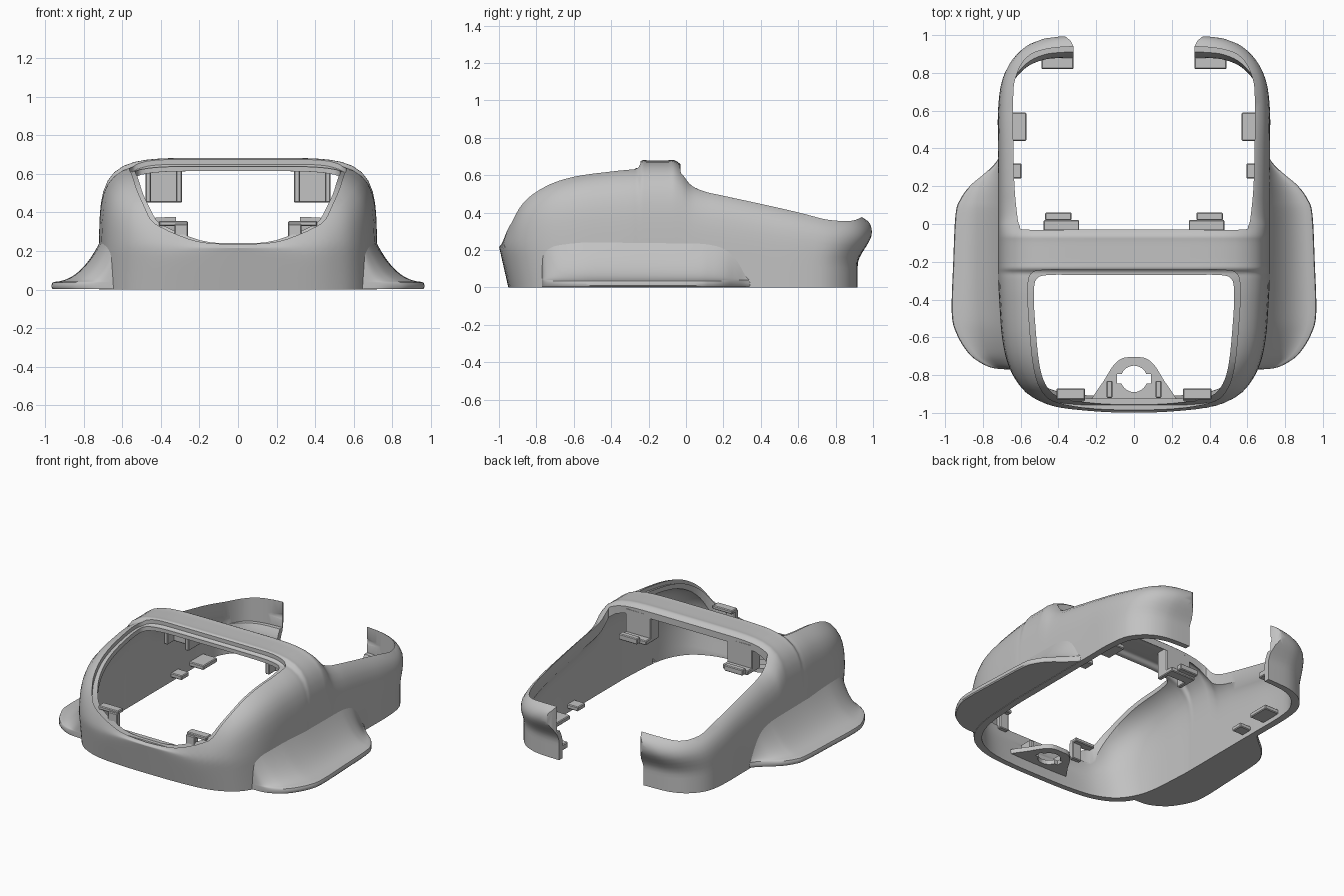
import bpy, bmesh, math
from mathutils import Vector

cube = bpy.data.objects.get("Cube")
if cube:
    bpy.data.objects.remove(cube)

GREY = (0.54, 0.54, 0.54, 1)
grey = bpy.data.materials.new("plain grey")
grey.use_nodes = True
grey.diffuse_color = GREY
grey.node_tree.nodes["Principled BSDF"].inputs["Base Color"].default_value = GREY


def make(name, verts, faces):
    bm = bmesh.new()
    vs = [bm.verts.new(v) for v in verts]
    for f in faces:
        bm.faces.new([vs[i] for i in f])
    bmesh.ops.recalc_face_normals(bm, faces=bm.faces)
    if bm.calc_volume(signed=True) < 0:
        bmesh.ops.reverse_faces(bm, faces=bm.faces)
    mesh = bpy.data.meshes.new(name)
    bm.to_mesh(mesh)
    bm.free()
    ob = bpy.data.objects.new(name, mesh)
    bpy.context.collection.objects.link(ob)
    mesh.materials.append(grey)
    return ob


def activate(ob):
    bpy.ops.object.select_all(action='DESELECT')
    ob.select_set(True)
    bpy.context.view_layer.objects.active = ob


def cut(ob, cutter):
    mod = ob.modifiers.new("cut", 'BOOLEAN')
    mod.operation = 'DIFFERENCE'
    mod.solver = 'EXACT'
    mod.object = cutter
    activate(ob)
    bpy.ops.object.modifier_apply(modifier=mod.name)
    bpy.data.objects.remove(cutter)


def spline(points, steps=4):
    """Smooth curve through the points."""
    p = [Vector(q) for q in points]
    p = [p[0]] + p + [p[-1]]
    out = []
    for a, b, c, d in zip(p, p[1:], p[2:], p[3:]):
        for k in range(steps):
            t = k / steps
            out.append(b + (c - a) * (t / 2) + (a * 2 - b * 5 + c * 4 - d) * (t * t / 2)
                       + (b * 3 - a - c * 3 + d) * (t ** 3 / 2))
    return out + [p[-1]]


def skin(name, rings, cap=None):
    """Join equal closed rings into a solid; cap lists the faces closing one ring."""
    n = len(rings[0])
    last = (len(rings) - 1) * n
    faces = [(i * n + j, i * n + (j + 1) % n, (i + 1) * n + (j + 1) % n, (i + 1) * n + j)
             for i in range(len(rings) - 1) for j in range(n)]
    for f in cap or [tuple(range(n))]:
        faces += [f, tuple(last + i for i in f)]
    return make(name, [v for r in rings for v in r], faces)


def prism(name, outline, z0, z1):
    return skin(name, [[(p[0], p[1], z) for p in outline] for z in (z0, z1)])


def mirrored(half):
    return list(half) + [Vector((-p[0], p[1])) for p in reversed(half) if abs(p[0]) > 0.001]


def box(name, x0, x1, y0, y1, z0, z1):
    return prism(name, [(x0, y0), (x1, y0), (x1, y1), (x0, y1)], z0, z1)


# Body stations: position along y, half width, height
STATIONS = spline([
    (-1, .01, .215), (-.997, .2, .22), (-.98, .38, .245), (-.94, .5, .36), (-.87, .595, .485),
    (-.75, .665, .57), (-.6, .70, .62), (-.4, .715, .65), (-.3, .72, .658), (-.26, .72, .66),
    (-.235, .72, .68), (-.2, .72, .68), (-.1, .72, .68), (-.06, .72, .68), (-.02, .72, .65),
    (.03, .72, .595), (.1, .72, .565), (.2, .72, .545), (.4, .72, .5), (.6, .72, .45),
    (.78, .70, .405), (.9, .635, .392), (.97, .54, .36), (.995, .4, .33), (1, .01, .325)])


def lean(y, z):
    """Tuck the lower nose and the lower rear hooks inward."""
    if y < -.6:
        return y + .05 * (-y - .6) / .4 * max(0, 1 - z / .22)
    if y > .6:
        k = min(1, max(0, 1 - (z - .12) / .18))
        return y - .08 * (y - .6) / .4 * k * k * (3 - 2 * k)
    return y


def body_loft(name, inset, floor):
    rings = []
    for y, w, h in STATIONS:
        y, w, h = y * (1 - inset), w * (1 - inset / .72), h - inset
        ring = []
        for k in range(49):
            c, s = math.cos(math.pi * k / 48), math.sin(math.pi * k / 48)
            r = (abs(c) ** 6 + abs(s) ** 6) ** (-1 / 6)
            z = h * r * s
            ring.append((w * r * c, lean(y, z), z if 0 < k < 48 else floor))
        rings.append(ring)
    strips = [(j, j + 1, 47 - j, 48 - j) for j in range(23)] + [(23, 24, 25)]
    return skin(name, rings, strips)


# Hollow shell
body = body_loft("body_shell", 0, 0)
cut(body, body_loft("cavity", .045, -.1))

# Window with a stepped rim
half = spline([(0, -.27), (.25, -.27), (.45, -.27), (.515, -.29), (.53, -.36), (.525, -.5),
               (.5, -.75), (.455, -.87), (.38, -.92), (.2, -.95), (0, -.957)])
window = mirrored(half)
rim = [(p[0] * 1.06, -.6 + (p[1] + .6) * 1.08) for p in window]
rim_cutter = prism("rim_cutter", rim, .228, 1)
cut(rim_cutter, body_loft("rim_floor", .02, 0))
cut(body, rim_cutter)
cut(body, prism("window_cutter", window, .24, 1))

# Open rear bay between the two arms, and the gap between the hooks
bay = mirrored(spline([(0, -.03), (.3, -.03), (.57, -.03), (.605, -.01), (.62, .06), (.635, .25),
                       (.64, .65), (.625, .78), (.57, .88), (.47, .925), (.3, .94), (0, .94)]))
cut(body, prism("bay_cutter", bay, .2, 1))
gap = mirrored([(0, .5), (.32, .5), (.32, .94), (.335, .97), (.36, .99), (.41, 1.01), (0, 1.01)])
cut(body, prism("gap_cutter", gap, -.2, 1))
activate(body)
bpy.ops.object.shade_smooth_by_angle(angle=math.radians(35))


def wall_x(y):
    for a, b in zip(STATIONS, STATIONS[1:]):
        if a[0] <= y <= b[0]:
            return a[1] + (b[1] - a[1]) * (y - a[0]) / (b[0] - a[0])


# Flared side skirts with a concave sweep down to a thin edge
EDGE = spline([(-.77, .67), (-.762, .75), (-.73, .82), (-.68, .88), (-.58, .94), (-.47, .965),
               (-.2, .957), (.05, .945), (.13, .92), (.2, .87), (.26, .80), (.31, .745), (.35, .715)])
for side, label in ((1, "left"), (-1, "right")):
    rings = []
    for y, x1 in EDGE:
        x0 = min(wall_x(y), .72) - .035
        x1 = max(x1, x0 + .01)
        top = [(x0 + (x1 - x0) * k / 14, .04 + .27 * (1 - k / 14) ** 2.3) for k in range(14)]
        ring = [(x0, .003)] + top + [(x1 - .004, .036), (x1, .025), (x1, .01), (x1 - .006, .003)]
        rings.append([(side * x, y, z) for x, z in ring])
    skirt = skin(label + "_skirt", rings)
    activate(skirt)
    bpy.ops.object.shade_smooth_by_angle(angle=math.radians(40))

# Mirrored clips and brackets inside the shell
CLIPS = {
    "arm_tab_large": (.57, .69, .44, .59, .03, .06),
    "arm_tab_small": (.595, .69, .24, .32, .03, .06),
    "bridge_bracket_back": (.29, .48, -.05, -.03, .45, .64),
    "bridge_bracket_floor": (.29, .48, -.05, .02, .45, .48),
    "bridge_bracket_lip": (.33, .47, .02, .06, .46, .50),
    "bridge_bracket_inner": (.29, .32, -.12, -.03, .45, .64),
    "bridge_bracket_outer": (.45, .48, -.12, -.03, .45, .64),
    "nose_clip_top": (.26, .41, -.93, -.87, .33, .355),
    "nose_clip_post": (.26, .33, -.94, -.90, .22, .34),
    "nose_rib": (.115, .145, -.92, -.83, .10, .17),
    "hook_pad": (.32, .49, .82, .885, .05, .09),
}
for name, (x0, x1, y0, y1, z0, z1) in CLIPS.items():
    for side, label in ((1, "left_"), (-1, "right_")):
        clip = box(label + name, side * x0, side * x1, y0, y1, z0, z1)
        bevel = clip.modifiers.new("soft edges", 'BEVEL')
        bevel.width = .005

# Nose tab with a round notched hole
tab = prism("nose_tab", mirrored(spline([(0, -.705), (.06, -.71), (.11, -.75), (.16, -.83), (.22, -.92),
                                         (.2, -.935), (0, -.94)])), .08, .11)
circle = [(.07 * math.cos(math.tau * k / 32), -.82 + .07 * math.sin(math.tau * k / 32)) for k in range(32)]
cut(tab, prism("hole_cutter", circle, 0, .3))
cut(tab, box("notch_cutter", -.09, .09, -.845, -.795, 0, .3))
